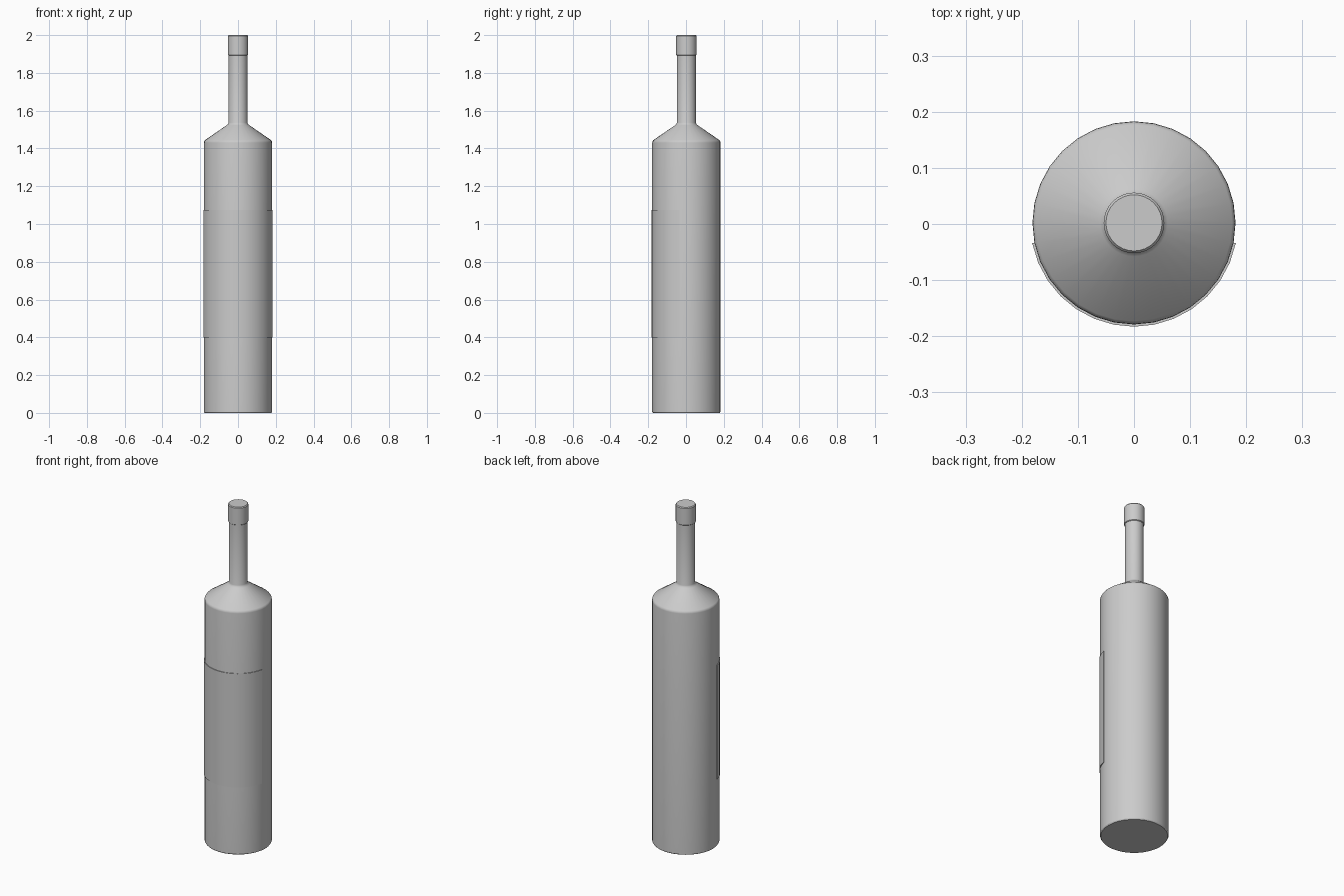
import bpy, bmesh, math

if "Cube" in bpy.data.objects:
    bpy.data.objects.remove(bpy.data.objects["Cube"])

CY = 0.002  # bottle axis sits slightly back so the label's bulge is centred
SEG = 32


def finish(name, bm):
    bmesh.ops.recalc_face_normals(bm, faces=bm.faces)
    me = bpy.data.meshes.new(name)
    bm.to_mesh(me)
    bm.free()
    ob = bpy.data.objects.new(name, me)
    ob.location.y = CY
    bpy.context.collection.objects.link(ob)
    bpy.ops.object.select_all(action='DESELECT')
    ob.select_set(True)
    bpy.context.view_layer.objects.active = ob
    bpy.ops.object.shade_smooth_by_angle(angle=math.radians(30))
    return ob


def lathe(name, profile):
    """Revolve an (r, z) profile and cap both ends."""
    bm = bmesh.new()
    rings = []
    for r, z in profile:
        rings.append([bm.verts.new((r * math.cos(2 * math.pi * i / SEG),
                                    r * math.sin(2 * math.pi * i / SEG), z))
                      for i in range(SEG)])
    for a, b in zip(rings, rings[1:]):
        for i in range(SEG):
            j = (i + 1) % SEG
            bm.faces.new((a[i], a[j], b[j], b[i]))
    bm.faces.new(rings[0][::-1])
    bm.faces.new(rings[-1])
    return finish(name, bm)


# Body, sloped shoulder and neck
lathe("bottle", [(0.177, 0), (0.181, 0.006), (0.181, 1.43), (0.180, 1.437),
                 (0.175, 1.444), (0.060, 1.523), (0.053, 1.529),
                 (0.050, 1.537), (0.050, 1.90)])

# Cap
lathe("cap", [(0.051, 1.893), (0.054, 1.896), (0.054, 1.995), (0.050, 2.0)])

# Label: thin curved band wrapped round the front
bm = bmesh.new()
half, n = math.radians(78.75), 14
cols = []
for i in range(n + 1):
    a = -math.pi / 2 - half + 2 * half * i / n
    cols.append([bm.verts.new((r * math.cos(a), r * math.sin(a), z))
                 for r, z in ((0.178, 0.40), (0.185, 0.40), (0.185, 1.075), (0.178, 1.075))])
for a, b in zip(cols, cols[1:]):
    for k in range(4):
        m = (k + 1) % 4
        bm.faces.new((a[k], b[k], b[m], a[m]))
bm.faces.new(cols[0])
bm.faces.new(cols[-1][::-1])
finish("label", bm)
